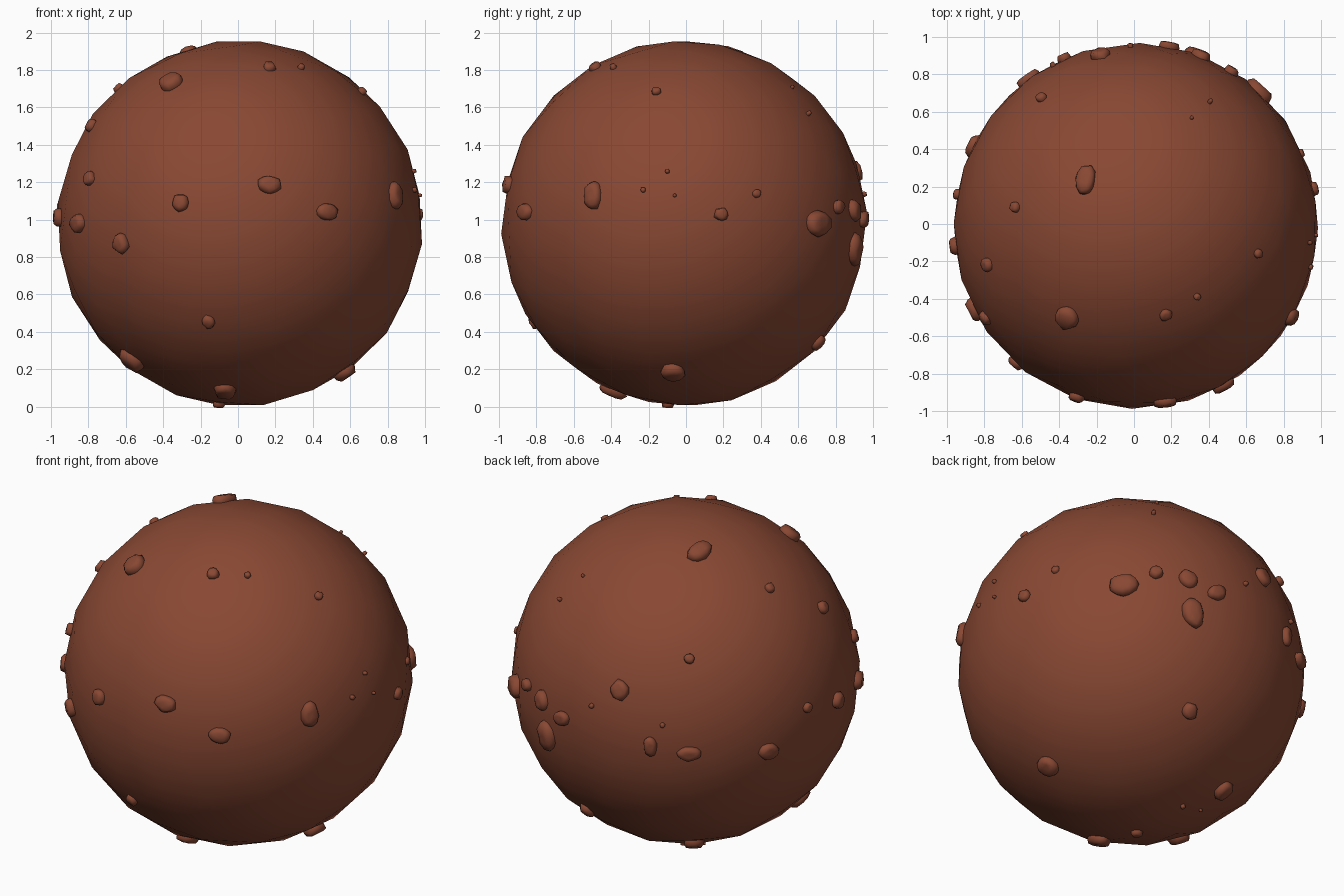
import bpy
import bmesh
import math
import random
from mathutils import Vector, Matrix, Euler

random.seed(4)
if "Cube" in bpy.data.objects:
    bpy.data.objects.remove(bpy.data.objects["Cube"], do_unlink=True)

CENTRE = Vector((0.01, -0.01, 0.98))
RADIUS = 0.98

clay = bpy.data.materials.new("rust_brown")
clay.use_nodes = True
colour = (0.25, 0.065, 0.033, 1)
clay.diffuse_color = colour
shader = clay.node_tree.nodes["Principled BSDF"]
shader.inputs["Base Color"].default_value = colour
shader.inputs["Roughness"].default_value = 0.9


def finish(name, bm):
    """Turn a bmesh into a smooth, coloured object."""
    mesh = bpy.data.meshes.new(name)
    bm.to_mesh(mesh)
    bm.free()
    mesh.materials.append(clay)
    mesh.shade_smooth()
    obj = bpy.data.objects.new(name, mesh)
    bpy.context.collection.objects.link(obj)
    return obj


def make_rock(normal, up, width, height):
    """Irregular flattened stone, half sunk into the ground along its normal."""
    up = (up - normal * up.dot(normal)).normalized()
    side = up.cross(normal)
    frame = Matrix((side, up, normal)).transposed()
    depth = 0.014 + 0.24 * min(width, height)
    bm = bmesh.new()
    bmesh.ops.create_icosphere(bm, subdivisions=2, radius=1)
    turn = Euler([random.uniform(0, math.tau) for _ in range(3)]).to_matrix()
    for v in bm.verts:
        p = turn @ v.co
        p *= random.uniform(0.88, 1.08)
        # a squarer outline and a flattened crown give a chipped stone look
        p.z = max(-1, min(0.8, p.z * 1.3))
        local = Vector((p.x * width / 2, p.y * height / 2, p.z * depth))
        v.co = CENTRE + normal * (RADIUS - 0.008) + frame @ local
    finish("rock", bm)


def scatter(azimuth, elevation, rocks):
    """Place rocks on the side of the globe facing a direction.

    Each rock is (offset right, offset up, width, optional height)."""
    a, e = math.radians(azimuth), math.radians(elevation)
    toward = Vector((math.cos(a) * math.cos(e), math.sin(a) * math.cos(e), math.sin(e)))
    right = Vector((-math.sin(a), math.cos(a), 0))
    up = toward.cross(right)
    for u, v, width, *rest in rocks:
        height = rest[0] if rest else width
        out = math.sqrt(max(0, RADIUS ** 2 - u * u - v * v))
        normal = (right * u + up * v + toward * out).normalized()
        make_rock(normal, up, width, height)


# Globe: coarse ball with smooth shading, slightly tilted
globe = bmesh.new()
bmesh.ops.create_icosphere(globe, subdivisions=3, radius=RADIUS)
tilt = Euler((0.09, 0.09, 0.3)).to_matrix().to_4x4()
bmesh.ops.transform(globe, matrix=Matrix.Translation(CENTRE) @ tilt, verts=globe.verts)
finish("globe", globe)

# Front rocks
scatter(-90, 0, [
    (-.37, .76, .13, .14), (.16, .84, .07), (.33, .84, .04),
    (.16, .21, .13, .1), (-.32, .11, .09, .1), (.47, .06, .13, .1),
    (-.64, -.11, .1, .11), (-.17, -.53, .07, .08), (-.87, 0, .13, .11),
    (-.81, .24, .08), (-.58, -.74, .14, .16), (-.08, -.9, .12, .16),
])

# Right side rocks
scatter(0, 0, [
    (-.49, .15, .11, .16), (.39, .16, .05), (.2, .05, .08, .07),
    (-.09, .28, .025), (-.22, .18, .03), (-.05, .15, .02),
    (-.15, .71, .05), (-.06, -.8, .14, .13),
])

# Upper rocks
scatter(-90, 90, [
    (-.27, .25, .11, .17), (-.65, .1, .06), (-.8, -.21, .08),
    (-.51, .69, .06), (.3, .58, .02), (.4, .67, .025),
])

# Back left rocks
scatter(125, 25, [
    (-.37, -.11, .11, .12), (-.53, -.2, .03), (-.81, -.17, .11, .12),
    (-.7, -.27, .12, .09), (-.2, -.43, .08, .12), (-.13, -.31, .03),
    (.02, -.47, .14, .09), (.47, -.455, .13, .1), (.69, -.21, .06),
    (.86, -.17, .1),
])

# Back right and lower rocks
scatter(50, -30, [
    (-.045, .49, .17, .14), (.14, .56, .08), (.35, .33, .13, .18),
    (.33, -.225, .09, .1), (.52, -.67, .12, .13), (.03, -.91, .07),
    (.29, -.76, .03), (.39, -.78, .02),
])
